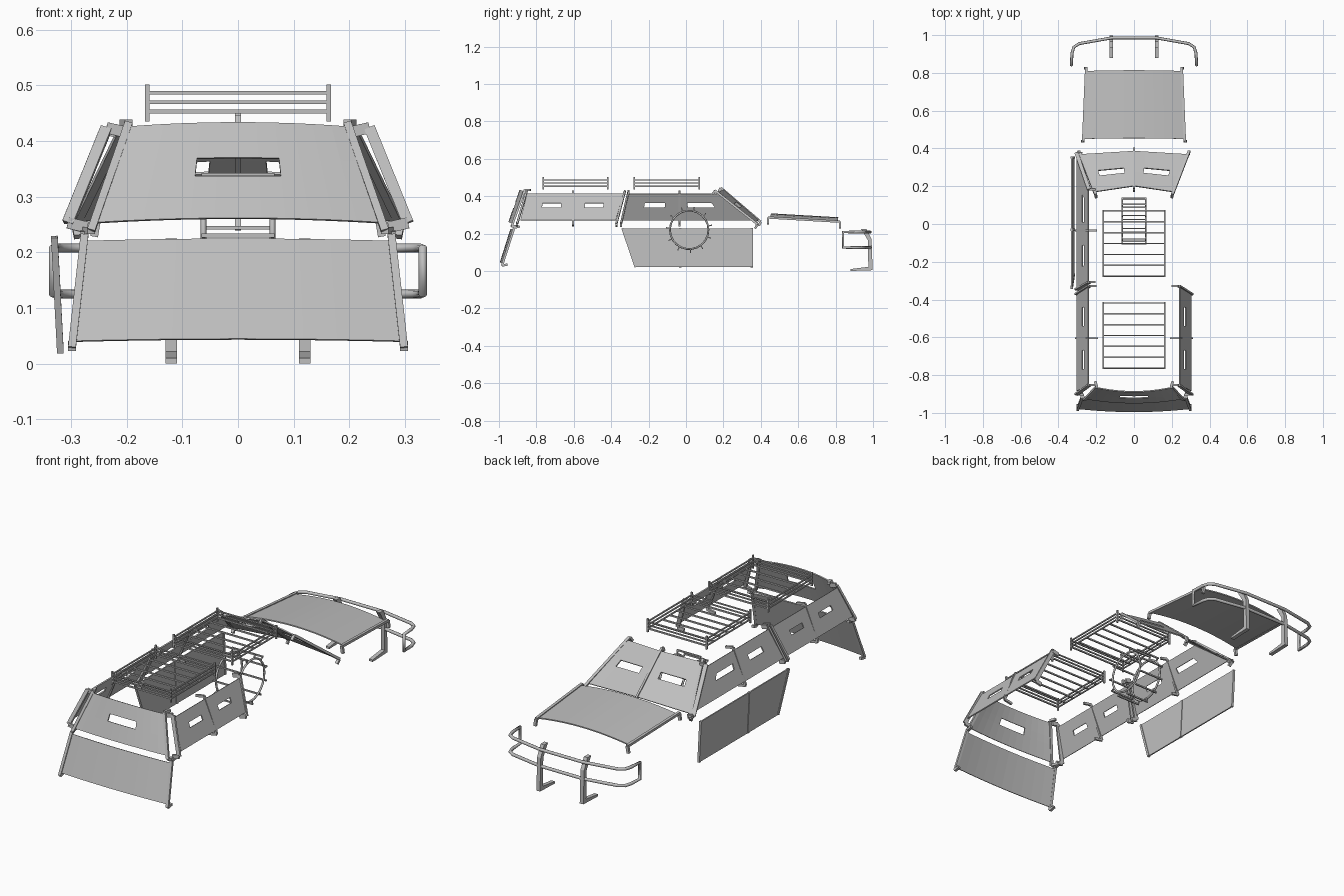
import bpy, bmesh, math
from mathutils import Vector, Matrix

if "Cube" in bpy.data.objects:
    bpy.data.objects.remove(bpy.data.objects["Cube"])

steel = bpy.data.materials.new("plain grey steel")
steel.use_nodes = True
GREY = (0.52, 0.52, 0.52, 1)
steel.diffuse_color = GREY
steel.node_tree.nodes["Principled BSDF"].inputs["Base Color"].default_value = GREY


def finish(name, bm):
    bmesh.ops.recalc_face_normals(bm, faces=bm.faces)
    mesh = bpy.data.meshes.new(name)
    bm.to_mesh(mesh)
    bm.free()
    mesh.materials.append(steel)
    ob = bpy.data.objects.new(name, mesh)
    bpy.context.collection.objects.link(ob)
    return ob


def panel(name, corners, us=(0, 1), vs=(0, 1), hole=None, bulge=(0, 0, 0), thick=0.006):
    """Sheet between bottom-start, bottom-end, top-end, top-start corners."""
    a, b, c, d = map(Vector, corners)
    bm = bmesh.new()
    rows = []
    for v in vs:
        row = []
        for u in us:
            p = a.lerp(b, u).lerp(d.lerp(c, u), v)
            p += Vector(bulge) * (1 - (2 * u - 1) ** 2)
            row.append(bm.verts.new(p))
        rows.append(row)
    for j in range(len(vs) - 1):
        for i in range(len(us) - 1):
            mid = ((us[i] + us[i + 1]) / 2, (vs[j] + vs[j + 1]) / 2)
            if hole and hole[0] < mid[0] < hole[1] and hole[2] < mid[1] < hole[3]:
                continue
            bm.faces.new((rows[j][i], rows[j][i + 1], rows[j + 1][i + 1], rows[j + 1][i]))
    ob = finish(name, bm)
    mod = ob.modifiers.new("thickness", "SOLIDIFY")
    mod.thickness, mod.offset = thick, 0
    return ob


def slot_panel(name, corners, hole):
    return panel(name, corners, (0, hole[0], hole[1], 1), (0, hole[2], hole[3], 1), hole)


def add_bar(bm, p, q, w=0.01, h=0.01, side=(1, 0, 0)):
    """Box from p to q; h is measured along the side direction, w across it."""
    p, q = Vector(p), Vector(q)
    z = (q - p).normalized()
    x = Vector(side)
    x = (x - z * x.dot(z)).normalized()
    y = z.cross(x)
    m = Matrix((x * h, y * w, z * (q - p).length)).transposed().to_4x4()
    m.translation = (p + q) / 2
    bmesh.ops.create_cube(bm, size=1, matrix=m)


def bars(name, segments, w=0.01, h=0.01, side=(1, 0, 0)):
    bm = bmesh.new()
    for p, q in segments:
        add_bar(bm, p, q, w, h, side)
    return finish(name, bm)


def hooked_bar(name, p, q, hook, w=0.012, h=0.014, side=(1, 0, 0), over=0.012):
    """Mounting bar that overshoots a panel edge and ends in two hooks."""
    p, q, hook = Vector(p), Vector(q), Vector(hook)
    d = (q - p).normalized() * over
    p, q = p - d, q + d
    return bars(name, [(p, q), (p, p + hook), (q, q + hook)], w, h, side)


def tube(name, points, radius, cyclic=True):
    cu = bpy.data.curves.new(name, "CURVE")
    cu.dimensions = "3D"
    cu.bevel_depth, cu.bevel_resolution = radius, 2
    sp = cu.splines.new("POLY")
    sp.points.add(len(points) - 1)
    for pt, co in zip(sp.points, points):
        pt.co = (*co, 1)
    sp.use_cyclic_u = cyclic
    cu.materials.append(steel)
    ob = bpy.data.objects.new(name, cu)
    bpy.context.collection.objects.link(ob)
    bpy.ops.object.select_all(action="DESELECT")
    ob.select_set(True)
    bpy.context.view_layer.objects.active = ob
    bpy.ops.object.convert(target="MESH")
    return ob


def steps(n):
    return [i / n for i in range(n + 1)]


SIDES = (("left", 1), ("right", -1))

# Tail plate and slotted rear window plate, both bowed outward
panel("tail_plate", [(-.295, -.977, .04), (.295, -.977, .04), (.275, -.92, .22), (-.275, -.92, .22)],
      steps(10), bulge=(0, -.016, .004))
panel("rear_window_plate", [(-.255, -.925, .253), (.255, -.925, .253), (.2, -.865, .425), (-.2, -.865, .425)],
      steps(12), (0, .44, .63, 1), (.33, .67, .44, .63), (0, -.022, .008))
for label, s in SIDES:
    hooked_bar(f"tail_bar_{label}", (s * .297, -.98, .04), (s * .277, -.922, .22), (0, .03, .006))
    hooked_bar(f"rear_window_bar_{label}", (s * .26, -.928, .25), (s * .2, -.866, .422), (s * .01, .03, 0))

# Hood plate, arched, with side bars and drop tabs
panel("hood_plate", [(-.265, .45, .283), (.265, .45, .283), (.25, .81, .262), (-.25, .81, .262)],
      steps(10), bulge=(0, .004, .022))
for label, s in SIDES:
    hooked_bar(f"hood_bar_{label}", (s * .268, .45, .285), (s * .253, .812, .264), (s * .006, 0, -.035))

# Two-part windscreen plate with slots
for label, s in SIDES:
    slot_panel(f"windscreen_plate_{label}",
               [(s * .004, .385, .272), (s * .285, .368, .258), (s * .205, .17, .42), (s * .004, .2, .432)],
               (.2, .76, .46, .6))
    hooked_bar(f"windscreen_bar_{label}", (s * .288, .375, .255), (s * .207, .165, .422), (-s * .004, -.015, -.02))
hooked_bar("windscreen_middle_bar", (0, .39, .27), (0, .195, .436), (0, -.01, -.02), w=.014, h=.01)

# Slotted upper side plates: rear pair on both sides, door pair on the right
def upper_plate(name, s, bottom, top, hole):
    (b0, b1), (t0, t1) = bottom, top
    lo, hi = s * .302, s * .24
    slot_panel(name, [(lo, b0, .272), (lo, b1, .272), (hi, t1, .412), (hi, t0, .412)], hole)


def upper_bar(name, s, bottom_y, top_y, reach=.035, depth=.02):
    hooked_bar(name, (s * .302, bottom_y, .262), (s * .24, top_y, .415), (-s * reach, 0, -.008),
               w=.01, h=depth, side=(1, 0, .4), over=.01)


for label, s in SIDES:
    upper_plate(f"rear_side_plate_front_{label}", s, (-.885, -.61), (-.85, -.61), (.38, .77, .48, .64))
    upper_plate(f"rear_side_plate_back_{label}", s, (-.6, -.375), (-.6, -.335), (.24, .64, .48, .64))
    upper_bar(f"rear_side_bar_front_{label}", s, -.9, -.855)
    upper_bar(f"rear_side_bar_middle_{label}", s, -.605, -.605, .045, .012)
    upper_bar(f"rear_side_bar_back_{label}", s, -.37, -.33)
upper_plate("door_window_plate_front", -1, (-.34, -.04), (-.305, -.04), (.35, .74, .48, .66))
upper_plate("door_window_plate_back", -1, (-.03, .36), (-.03, .19), (.13, .6, .48, .66))
upper_bar("door_window_bar_front", -1, -.345, -.31, .03)
upper_bar("door_window_bar_middle", -1, -.035, -.035, .04, .012)
upper_bar("door_window_bar_back", -1, .37, .19, .03)

# Lower door plates with hooked mounting bars
def door_x(z):
    return -.318 - .012 * z / .23


def door_point(y, z):
    return (door_x(z), y, z)


panel("door_plate_front", [door_point(-.27, .02), door_point(-.035, .02),
                           door_point(-.035, .228), door_point(-.34, .228)])
panel("door_plate_back", [door_point(-.027, .02), door_point(.355, .02),
                          door_point(.355, .228), door_point(-.027, .228)])
for label, low, high in (("front", -.27, -.338), ("middle", -.031, -.031), ("back", .352, .352)):
    hooked_bar(f"door_bar_{label}", door_point(low, .024), door_point(high, .224), (.03, 0, 0),
               h=.012, over=.004)

# Roof racks: slatted floor, corner posts and three rails all round
def roof_rack(name, y0, y1, x=.163):
    bm = bmesh.new()
    for t in steps(6):
        y = y0 + (y1 - y0) * t
        add_bar(bm, (-x, y, .453), (x, y, .453), .007, .007, (0, 0, 1))
    for z in (.453, .47, .487):
        for y in (y0, y1):
            add_bar(bm, (-x, y, z), (x, y, z), .006, .006, (0, 0, 1))
        for sx in (-x, x):
            add_bar(bm, (sx, y0, z), (sx, y1, z), .006, .006)
    for y in (y0, y1):
        for sx in (-x, x):
            add_bar(bm, (sx, y, .435), (sx, y, .502), .008, .008)
    finish(name, bm)


roof_rack("front_roof_rack", -.763, -.418)
roof_rack("back_roof_rack", -.277, .07)

# Wheel chain: two hoops joined by cross bars with outward teeth
HUB = Vector((0, .017, .22))


def hoop_point(x, angle, r):
    return HUB + Vector((x, r * math.cos(angle), r * math.sin(angle)))


for label, s in SIDES:
    tube(f"chain_hoop_{label}", [hoop_point(s * .062, math.tau * i / 22, .103) for i in range(22)], .005)
bm = bmesh.new()
for i in range(11):
    a = math.tau * (i + .35) / 11
    add_bar(bm, hoop_point(-.066, a, .122), hoop_point(.066, a, .122), .007, .007, (0, 0, 1))
    for x in (-.062, .062):
        add_bar(bm, hoop_point(x, a, .1), hoop_point(x, a, .124), .006, .006)
finish("chain_cross_bars", bm)

# Bull bar: one closed tube loop and two bent uprights with feet
half = [(.12, .03), (.29, 0), (.318, -.018), (.328, -.05), (.332, -.115)]
upper = [(x, .955 + y, .208) for x, y in half]
lower = [(x, .955 + y, .125) for x, y in reversed(half)]
loop = upper + lower
loop += [(-x, y, z) for x, y, z in reversed(loop)]
tube("bull_bar_loop", loop, .008)

profile = [(.935, .225), (.965, .225), (.992, .17), (.998, .004), (.88, 0),
           (.88, .01), (.975, .022), (.972, .165), (.945, .21)]
for label, s in SIDES:
    bm = bmesh.new()
    face = bm.faces.new([bm.verts.new((s * .12 - .01, y, z)) for y, z in profile])
    out = bmesh.ops.extrude_face_region(bm, geom=[face])["geom"]
    bmesh.ops.translate(bm, vec=(.02, 0, 0), verts=[v for v in out if isinstance(v, bmesh.types.BMVert)])
    finish(f"bull_bar_upright_{label}", bm)
